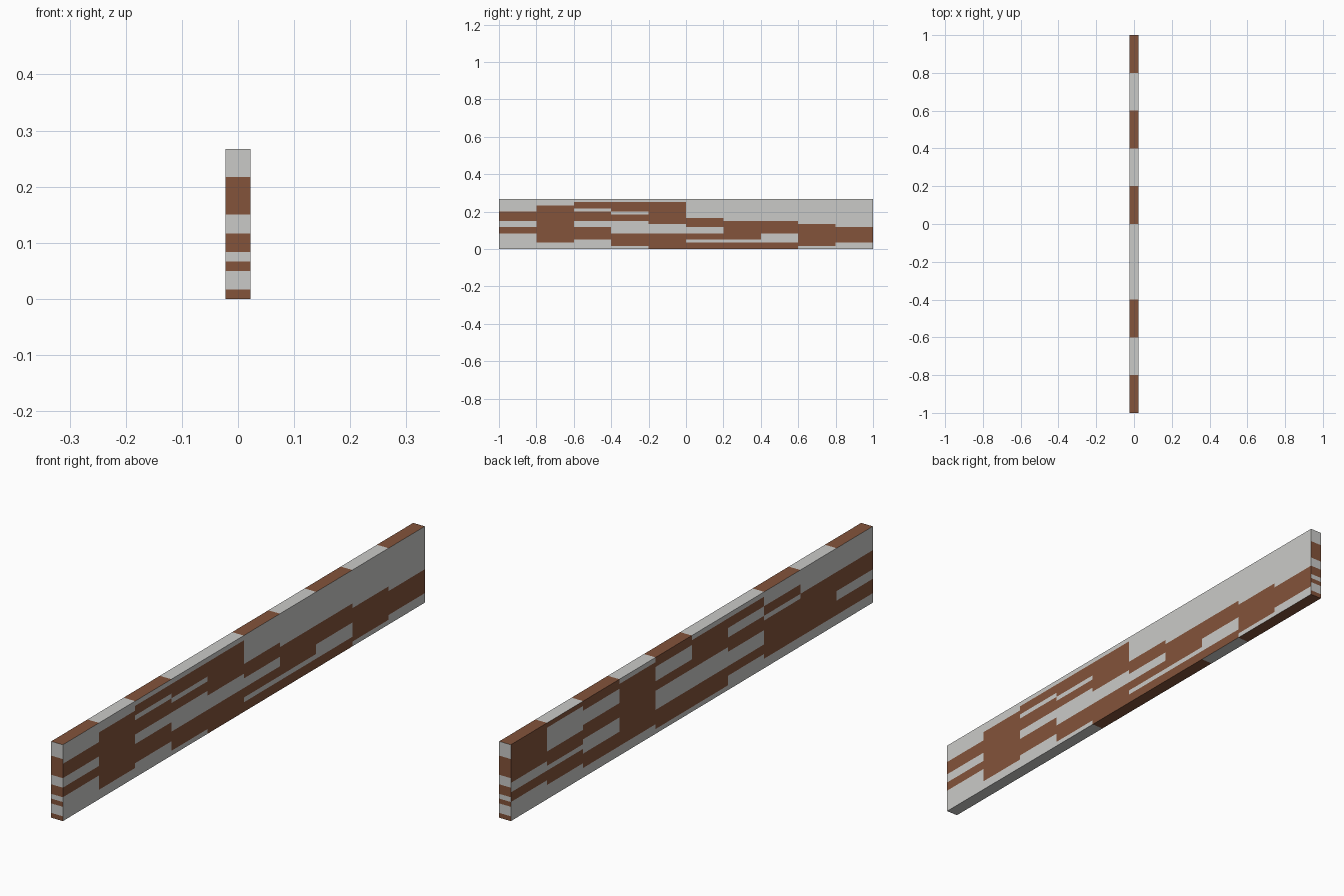
import bpy, bmesh

if "Cube" in bpy.data.objects:
    bpy.data.objects.remove(bpy.data.objects["Cube"])

COLS, ROWS = 10, 16
LENGTH, HEIGHT, THICK = 2.0, 0.267, 0.045
COL, ROW = LENGTH / COLS, HEIGHT / ROWS

# Brown grain bands (bottom row, top row) for each column, from y = -1 to y = 1
RIGHT = [
    [(5, 7), (9, 12)], [(2, 14)], [(3, 7), (9, 12), (13, 15)],
    [(1, 5), (9, 11), (12, 15)], [(0, 5), (8, 15)],
    [(0, 2), (3, 5), (7, 10)], [(0, 2), (3, 9)], [(0, 2), (5, 9)],
    [(1, 8)], [(2, 7)],
]
LEFT = [
    [(2, 5), (7, 11)], [(2, 11)], [(2, 10), (11, 13)],
    [(3, 5), (8, 11), (13, 15)], [(1, 5), (9, 15)],
    [(1, 5), (9, 11), (14, 16)], [(2, 15)],
    [(2, 5), (8, 11), (14, 16)], [(3, 6), (7, 10), (15, 16)],
    [(4, 6), (8, 16)],
]
ENDS = [(0, 1), (3, 4), (5, 7), (9, 13)]
TOP = {0, 2, 5, 7, 9}
BOTTOM = {4, 5, 6, 8, 9}


def material(name, color):
    m = bpy.data.materials.new(name)
    m.diffuse_color = (*color, 1)
    m.use_nodes = True
    m.node_tree.nodes["Principled BSDF"].inputs["Base Color"].default_value = m.diffuse_color
    return m


def in_bands(row, bands):
    return any(a <= row < b for a, b in bands)


def is_brown(face):
    c, n = face.calc_center_median(), face.normal
    col = min(COLS - 1, int((c.y + LENGTH / 2) / COL))
    row = min(ROWS - 1, int(c.z / ROW))
    if abs(n.y) > 0.5:
        return in_bands(row, ENDS)
    if abs(n.z) > 0.5:
        return col in (TOP if n.z > 0 else BOTTOM)
    return in_bands(row, (RIGHT if n.x > 0 else LEFT)[col])


# Plain board
bm = bmesh.new()
bmesh.ops.create_cube(bm, size=1)
for v in bm.verts:
    v.co.x *= THICK
    v.co.y *= LENGTH
    v.co.z = (v.co.z + 0.5) * HEIGHT


def cut(point, normal):
    bmesh.ops.bisect_plane(bm, geom=bm.verts[:] + bm.edges[:] + bm.faces[:],
                           dist=1e-6, plane_co=point, plane_no=normal)


# Grain grid cut into the faces
for i in range(1, COLS):
    cut((0, -LENGTH / 2 + i * COL, 0), (0, 1, 0))
for i in range(1, ROWS):
    cut((0, 0, i * ROW), (0, 0, 1))
bm.normal_update()
for f in bm.faces:
    f.material_index = int(is_brown(f))

mesh = bpy.data.meshes.new("board")
bm.to_mesh(mesh)
bm.free()
mesh.materials.append(material("pale_grey", (0.59, 0.59, 0.575)))
mesh.materials.append(material("wood_brown", (0.23, 0.087, 0.043)))
board = bpy.data.objects.new("board", mesh)
bpy.context.collection.objects.link(board)
